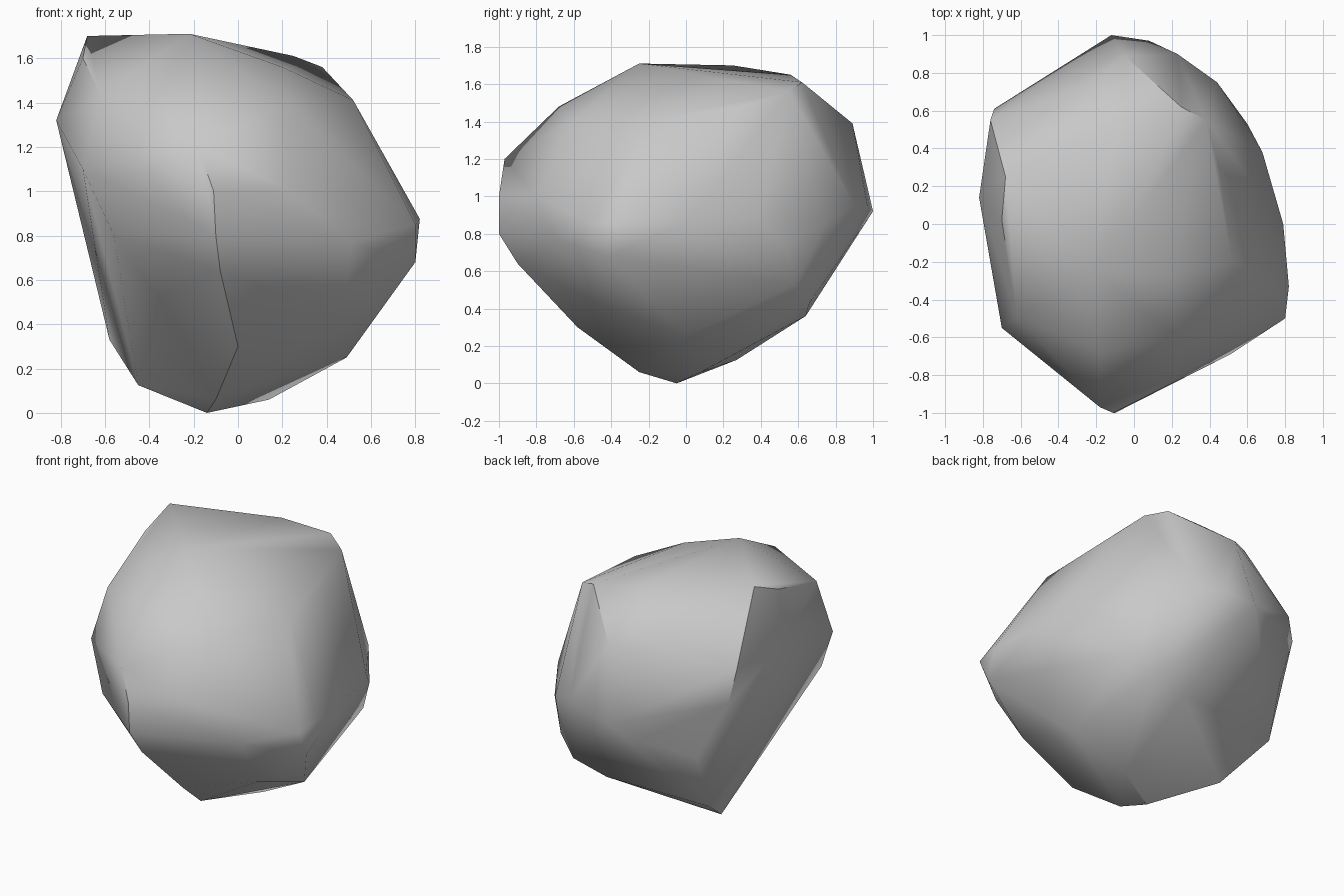
import bpy, bmesh, math

# Corner points of the boulder; the skin is their convex hull
CORNERS = [
    # top
    (-.68, .25, 1.70), (-.22, -.25, 1.71), (-.07, .56, 1.65), (.25, .62, 1.61),
    (.38, .55, 1.56), (.20, -.27, 1.56), (-.70, .02, 1.60), (-.62, -.49, 1.44),
    # front
    (-.18, -.68, 1.48), (.23, -.61, 1.40), (-.18, -.97, 1.20), (-.11, -1, 1.0),
    (-.10, -1, .80), (.24, -.80, 1.0), (-.08, -.90, .64), (.51, -.69, .77),
    # right
    (.82, -.33, .875), (.80, -.50, .85), (.80, -.42, .68), (.79, 0, .86),
    (.60, .53, .74), (.52, -.20, 1.41), (.45, .30, 1.48), (.68, .38, .88),
    # back
    (-.12, 1, .92), (.08, .97, .95), (.23, .90, .95), (-.05, .89, 1.39),
    (.44, .75, .86), (-.27, .72, 1.48), (-.27, .90, .81),
    # left
    (-.82, .14, 1.32), (-.76, .55, 1.28), (-.74, .61, 1.07), (-.70, -.55, 1.10),
    (-.57, .70, .70), (-.56, -.63, .80),
    # underside
    (-.14, -.05, 0), (.14, .08, .06), (.49, 0, .25), (.48, -.48, .43),
    (.14, .64, .36), (.52, .58, .53), (-.45, .27, .125), (-.58, .58, .33),
    (-.36, -.55, .52), (0, -.58, .30), (.37, .66, .43), (-.10, -.25, .06),
]

bm = bmesh.new()
for p in CORNERS:
    bm.verts.new(p)
bmesh.ops.convex_hull(bm, input=bm.verts)
loose = [v for v in bm.verts if not v.link_faces]
bmesh.ops.delete(bm, geom=loose, context='VERTS')
bmesh.ops.recalc_face_normals(bm, faces=bm.faces)
for f in bm.faces:
    f.smooth = True

mesh = bpy.data.meshes.new("boulder")
bm.to_mesh(mesh)
bm.free()
mesh.set_sharp_from_angle(angle=math.radians(38))
boulder = bpy.data.objects.new("boulder", mesh)
bpy.context.collection.objects.link(boulder)

# One stone grey
stone = bpy.data.materials.new("stone grey")
stone.diffuse_color = (.58, .58, .58, 1)
mesh.materials.append(stone)
